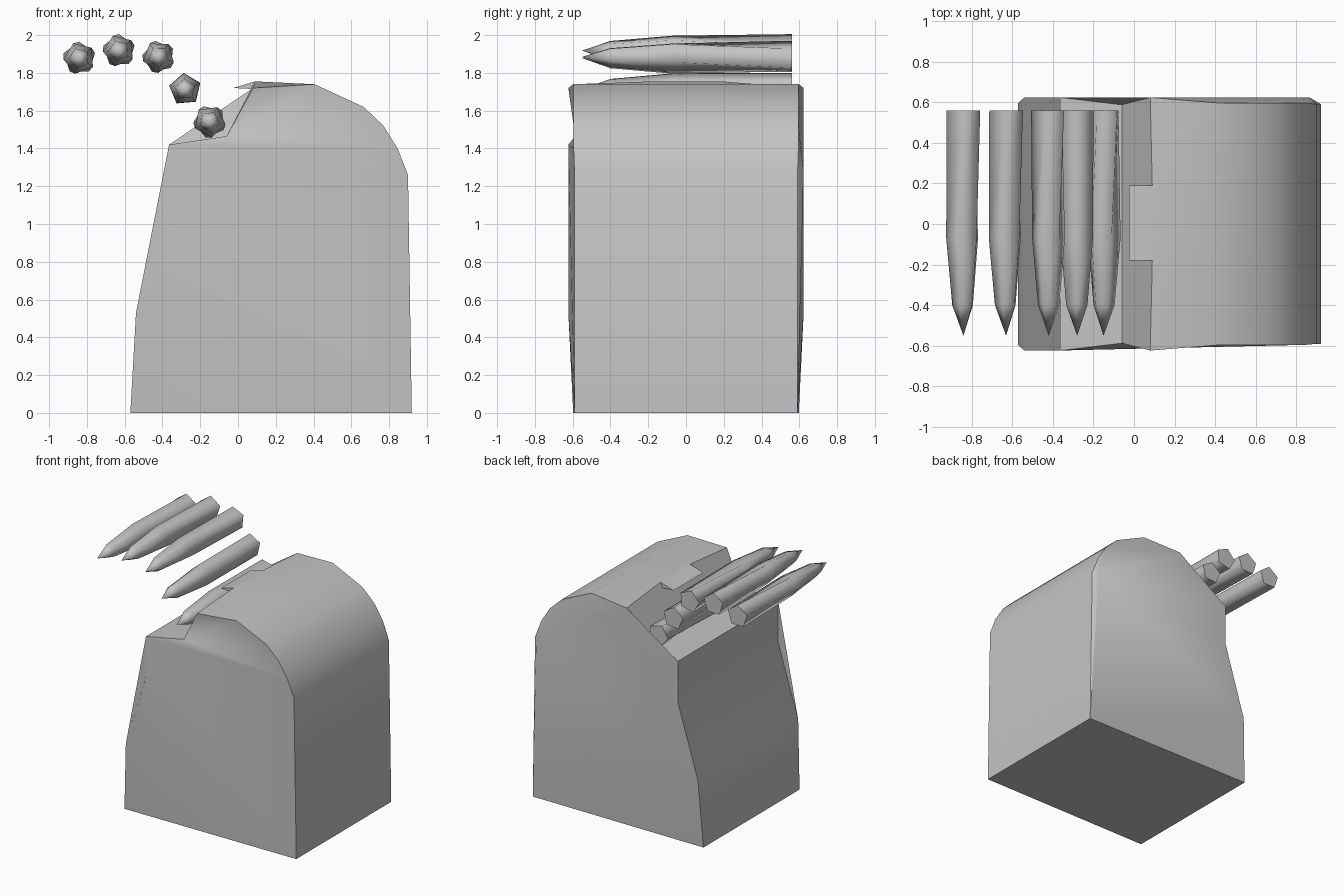
import bpy, bmesh, math

cube = bpy.data.objects.get("Cube")
if cube:
    bpy.data.objects.remove(cube, do_unlink=True)

grey = bpy.data.materials.new("Plain grey")
grey.use_nodes = True
GREY = (0.55, 0.55, 0.55, 1)
grey.diffuse_color = GREY
grey.node_tree.nodes["Principled BSDF"].inputs["Base Color"].default_value = GREY


def finish(bm, name, angle):
    """Turn a bmesh into a shaded, coloured object."""
    bmesh.ops.triangulate(bm, faces=[f for f in bm.faces if len(f.verts) > 4],
                          ngon_method='EAR_CLIP')
    bmesh.ops.recalc_face_normals(bm, faces=bm.faces)
    me = bpy.data.meshes.new(name)
    bm.to_mesh(me)
    bm.free()
    me.materials.append(grey)
    ob = bpy.data.objects.new(name, me)
    bpy.context.collection.objects.link(ob)
    bpy.ops.object.select_all(action='DESELECT')
    ob.select_set(True)
    bpy.context.view_layer.objects.active = ob
    bpy.ops.object.shade_smooth_by_angle(angle=math.radians(angle))
    return ob


# Housing: side profile as (x, z, half depth), swept through four stations
PROFILE = [
    (-0.57, 0.0, 0.597), (0.92, 0.0, 0.59), (0.90, 1.26, 0.59),
    (0.845, 1.40, 0.595), (0.77, 1.52, 0.595), (0.665, 1.62, 0.595),
    (0.405, 1.74, 0.597), (0.08, 1.72, 0.623), (-0.06, 1.465, 0.587),
    (-0.365, 1.42, 0.623), (-0.365, 1.10, 0.623), (-0.54, 0.53, 0.623)]
CREST, FOLD_R, FOLD_L = 7, 3, 9
bm = bmesh.new()
rings = []
for y in (-1, -0.18, 0.19, 1):
    ring = []
    for i, (x, z, depth) in enumerate(PROFILE):
        if abs(y) == 1:
            ring.append(bm.verts.new((x, y * depth, z)))
        else:
            # the roof crest is raised in the middle
            px, pz = (0.09, 1.755) if i == CREST else (x, z)
            ring.append(bm.verts.new((px, y, pz)))
    rings.append(ring)
n = len(PROFILE)
for a, b in zip(rings, rings[1:]):
    for i in range(n):
        j = (i + 1) % n
        bm.faces.new((a[i], a[j], b[j], b[i]))

# Front end, folded where the roof begins
front, back = rings[0], rings[-1]
bm.faces.new(front[FOLD_R:FOLD_L + 1])
bm.faces.new(front[:FOLD_R + 1] + front[FOLD_L:])
# Back end, with a narrow bevel along the outer corner
corner = bm.verts.new((0.865, 0.623, 1.28))
bm.faces.new([corner] + back[FOLD_R:FOLD_L + 1])
bm.faces.new([back[0], back[1], corner] + back[FOLD_L:])
bm.faces.new((back[1], back[2], corner))
bm.faces.new((back[2], back[3], corner))
finish(bm, "housing", 32)

# Lip over the feed opening: a thin wedge
bm = bmesh.new()
ends = [[bm.verts.new((x, y, z)) for x, z in
         ((-0.025, 1.72), (0.09, 1.755), (0.075, 1.715))] for y in (-0.18, 0.19)]
for i in range(3):
    j = (i + 1) % 3
    bm.faces.new((ends[0][i], ends[0][j], ends[1][j], ends[1][i]))
for e in ends:
    bm.faces.new(e)
finish(bm, "feed_lip", 30)


# Shells: five-sided, tapering to a point at the front
def shell(name, x, z, roll, twist):
    bm = bmesh.new()
    prev = None
    for y, r, turn in ((0.56, 0.087, 0), (-0.07, 0.085, twist), (-0.40, 0.055, twist)):
        ring = []
        for k in range(5):
            a = math.radians(roll + turn + 72 * k)
            ring.append(bm.verts.new((x + r * math.cos(a), y, z + r * math.sin(a))))
        if prev:
            for k in range(5):
                j = (k + 1) % 5
                bm.faces.new((prev[k], prev[j], ring[j], ring[k]))
        else:
            bm.faces.new(ring)
        prev = ring
    tip = bm.verts.new((x, -0.55, z))
    for k in range(5):
        bm.faces.new((prev[k], prev[(k + 1) % 5], tip))
    finish(bm, name, 75)


SHELLS = [(-0.84, 1.878, 18, 22), (-0.63, 1.918, 90, 22), (-0.42, 1.885, 30, 22),
          (-0.28, 1.713, 95, 0), (-0.15, 1.543, 40, 22)]
for i, s in enumerate(SHELLS):
    shell(f"shell_{i + 1}", *s)
